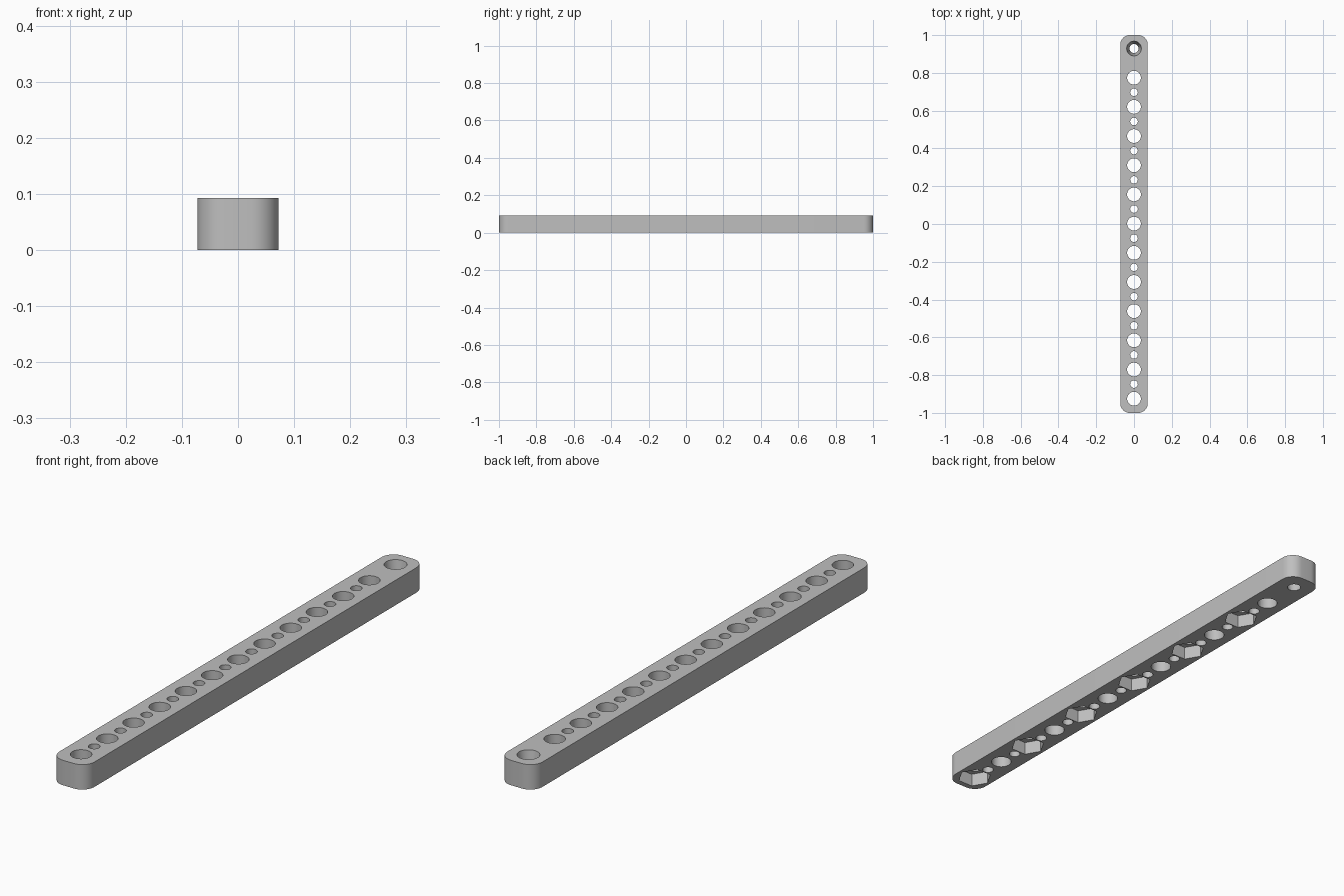
import bpy
import bmesh
import math
from mathutils import Matrix, Vector

LENGTH, WIDTH, HEIGHT = 2.0, 0.145, 0.093
CORNER = 0.05
PITCH = 0.1545
FIRST = -0.925
BIG_R, SMALL_R = 0.0365, 0.02
NUT_R, NUT_DEPTH = 0.062, 0.05
EPS = 0.01

cube = bpy.data.objects.get("Cube")
if cube:
    bpy.data.objects.remove(cube, do_unlink=True)

grey = bpy.data.materials.new("plain_grey")
grey.use_nodes = True
colour = (0.52, 0.52, 0.52, 1)
grey.diffuse_color = colour
grey.node_tree.nodes["Principled BSDF"].inputs["Base Color"].default_value = colour


def make_object(name, bm):
    bmesh.ops.recalc_face_normals(bm, faces=bm.faces[:])
    mesh = bpy.data.meshes.new(name)
    bm.to_mesh(mesh)
    bm.free()
    mesh.materials.append(grey)
    obj = bpy.data.objects.new(name, mesh)
    bpy.context.collection.objects.link(obj)
    return obj


def add_plug(bm, y, z0, z1, r0, r1, sides):
    """Upright plug, radius r0 at z0 and r1 at z1."""
    bmesh.ops.create_cone(
        bm, cap_ends=True, segments=sides, radius1=r0, radius2=r1, depth=z1 - z0,
        matrix=Matrix.Translation((0, y, (z0 + z1) / 2)))


def cut(target, name, bm):
    cutter = make_object(name, bm)
    cutter.hide_render = True
    mod = target.modifiers.new(name, "BOOLEAN")
    mod.operation = "DIFFERENCE"
    mod.solver = "EXACT"
    mod.object = cutter
    bpy.ops.object.select_all(action="DESELECT")
    bpy.context.view_layer.objects.active = target
    target.select_set(True)
    bpy.ops.object.modifier_apply(modifier=mod.name)
    bpy.data.objects.remove(cutter, do_unlink=True)


# Bar with rounded upright corners
bm = bmesh.new()
bmesh.ops.create_cube(bm, size=1)
bmesh.ops.scale(bm, vec=Vector((WIDTH, LENGTH, HEIGHT)), verts=bm.verts)
bmesh.ops.translate(bm, vec=Vector((0, 0, HEIGHT / 2)), verts=bm.verts)
upright = [e for e in bm.edges
           if abs(e.verts[0].co.z - e.verts[1].co.z) > HEIGHT / 2]
bmesh.ops.bevel(bm, geom=upright, offset=CORNER, segments=10, profile=0.5,
                affect="EDGES")
bar = make_object("perforated_bar", bm)

# Hexagonal nut pockets underneath every second large hole,
# with corners pointing to the long sides
bm = bmesh.new()
for i in range(0, 12, 2):
    add_plug(bm, FIRST + i * PITCH, -EPS, NUT_DEPTH, NUT_R, NUT_R, 6)
bmesh.ops.rotate(bm, verts=bm.verts, cent=(0, 0, 0),
                 matrix=Matrix.Rotation(0, 3, "Z"))
for v in bm.verts:
    # Turn each pocket so that a corner lies on the x axis
    k = round((v.co.y - FIRST) / PITCH / 2)
    centre = FIRST + 2 * k * PITCH
    turn = 0 if abs(v.co.x) < NUT_R * 0.2 or abs(v.co.x) > NUT_R * 0.95 else None
    if turn is None and abs(abs(v.co.x) - NUT_R * math.cos(math.pi / 6)) < 0.001:
        turn = math.pi / 6
    elif abs(v.co.x) < NUT_R * 0.2:
        turn = math.pi / 6
    if turn:
        p = Matrix.Rotation(turn, 3, "Z") @ Vector((v.co.x, v.co.y - centre, v.co.z))
        v.co = (p.x, p.y + centre, p.z)
cut(bar, "nut_pockets", bm)

# Alternating large and small through holes, and a tapered hole at the back
bm = bmesh.new()
for i in range(12):
    y = FIRST + i * PITCH
    add_plug(bm, y, -EPS, HEIGHT + EPS, BIG_R, BIG_R, 40)
    if i < 11:
        add_plug(bm, y + PITCH / 2, -EPS, HEIGHT + EPS, SMALL_R, SMALL_R, 32)
add_plug(bm, FIRST + 12 * PITCH, -EPS, HEIGHT + EPS, 0.0225, 0.0405, 40)
cut(bar, "through_holes", bm)

# Smooth round walls, crisp edges
bpy.ops.object.select_all(action="DESELECT")
bpy.context.view_layer.objects.active = bar
bar.select_set(True)
bpy.ops.object.shade_smooth_by_angle(angle=math.radians(30))
